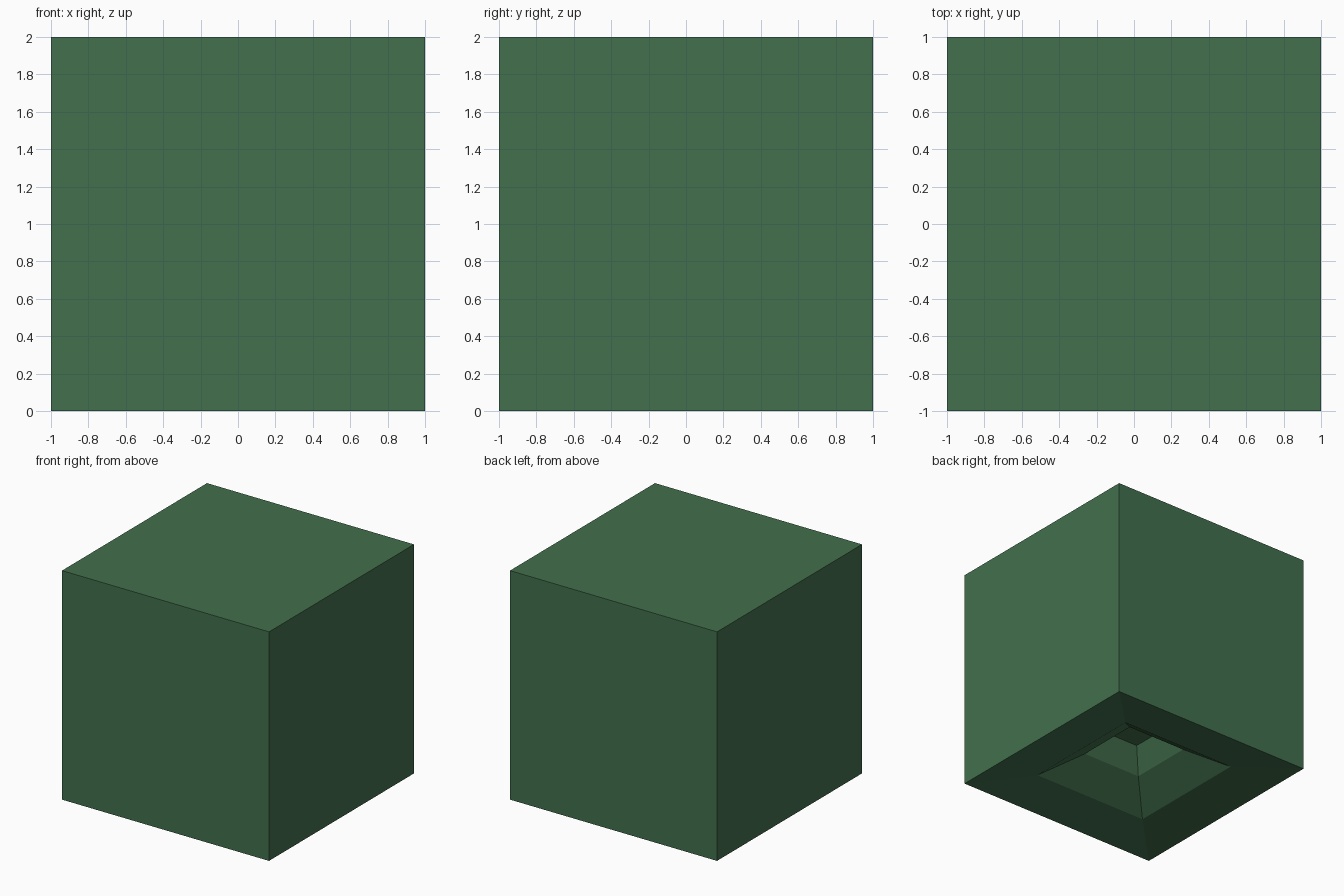
import bpy, bmesh
from mathutils import Matrix

if "Cube" in bpy.data.objects:
    bpy.data.objects.remove(bpy.data.objects["Cube"])

# (half width, height) of each square step of the recess under the block
STEPS = [(0.57, 0.05), (0.29, 0.235), (0.18, 0.44)]

bm = bmesh.new()
bmesh.ops.create_cube(bm, size=2, matrix=Matrix.Translation((0, 0, 1)))

# stepped funnel pushed up into the underside
bm.faces.ensure_lookup_table()
face = min(bm.faces, key=lambda f: f.calc_center_median().z)
half = 1.0
for new_half, height in STEPS:
    face = bmesh.ops.extrude_discrete_faces(bm, faces=[face])["faces"][0]
    for v in face.verts:
        v.co.x *= new_half / half
        v.co.y *= new_half / half
        v.co.z = height
    half = new_half

bmesh.ops.recalc_face_normals(bm, faces=bm.faces)
mesh = bpy.data.meshes.new("block")
bm.to_mesh(mesh)
bm.free()

block = bpy.data.objects.new("block", mesh)
bpy.context.collection.objects.link(block)

# green finish
green = bpy.data.materials.new("green")
green.diffuse_color = (0.055, 0.16, 0.075, 1)
green.use_nodes = True
green.node_tree.nodes["Principled BSDF"].inputs["Base Color"].default_value = green.diffuse_color
mesh.materials.append(green)
